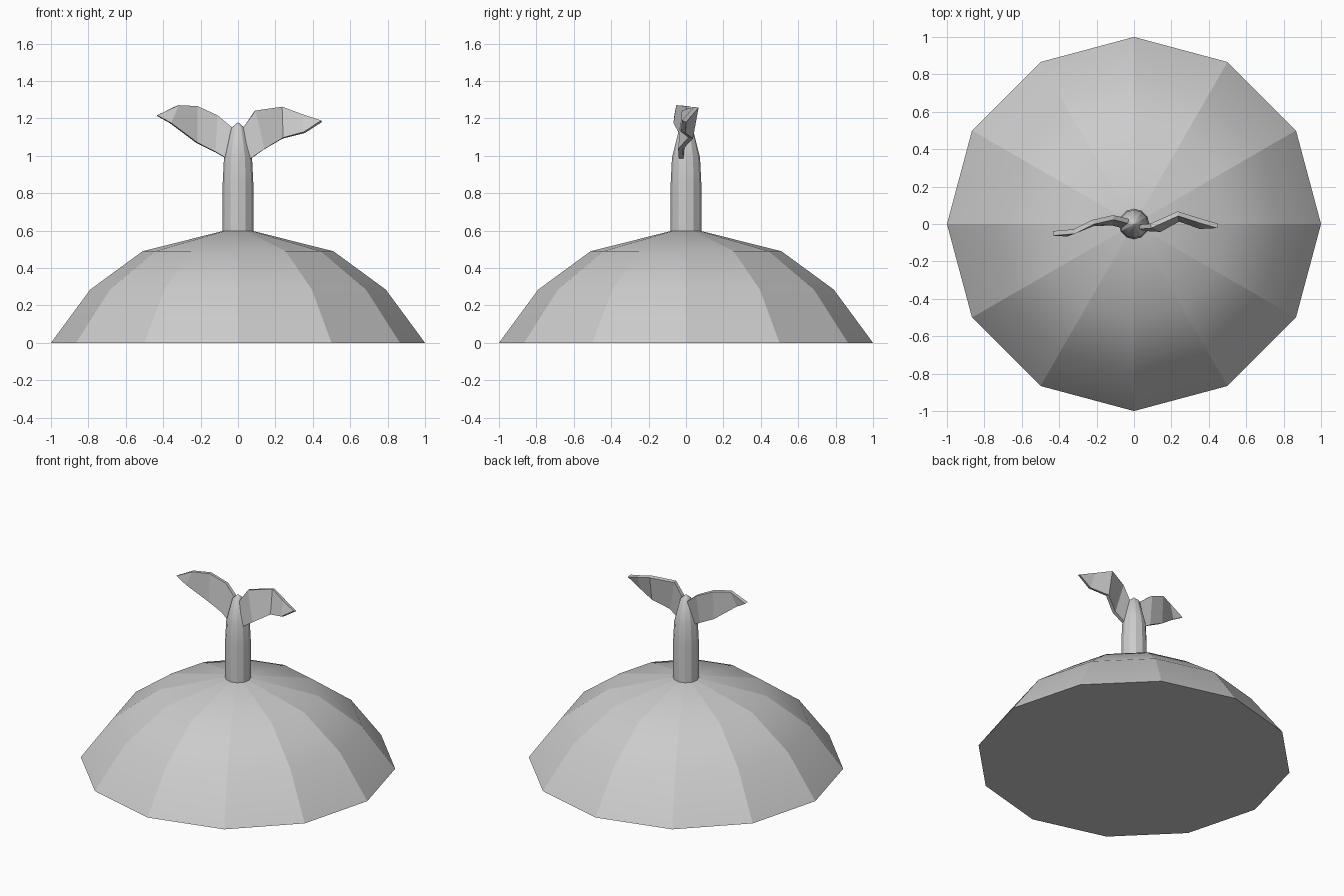
import bpy, bmesh, math

if "Cube" in bpy.data.objects:
    bpy.data.objects.remove(bpy.data.objects["Cube"])


def make_object(name, bm):
    bmesh.ops.recalc_face_normals(bm, faces=bm.faces)
    mesh = bpy.data.meshes.new(name)
    bm.to_mesh(mesh)
    bm.free()
    obj = bpy.data.objects.new(name, mesh)
    bpy.context.collection.objects.link(obj)
    return obj


def lathe(name, profile, apex, sides=12):
    """Closed solid of revolution: rings of (radius, z), flat base, pointed top."""
    bm = bmesh.new()
    rings = [[bm.verts.new((r * math.cos(math.tau * i / sides),
                            r * math.sin(math.tau * i / sides), z))
              for i in range(sides)] for r, z in profile]
    tip = bm.verts.new((0, 0, apex))
    base = bm.faces.new(rings[0][::-1])
    for i in range(sides):
        j = (i + 1) % sides
        for a, b in zip(rings, rings[1:]):
            bm.faces.new((a[i], a[j], b[j], b[i])).smooth = True
        bm.faces.new((rings[-1][i], rings[-1][j], tip)).smooth = True
    # keep the vertical ribs and the base rim crisp, smooth along the profile
    for e in bm.edges:
        if abs(e.verts[0].co.z - e.verts[1].co.z) > 1e-4:
            e.smooth = False
    for e in base.edges:
        e.smooth = False
    return make_object(name, bm)


def leaf(name, lower, upper, tip):
    """Folded strip between a lower and an upper edge, ending in a tip."""
    bm = bmesh.new()
    lo = [bm.verts.new(p) for p in lower]
    up = [bm.verts.new(p) for p in upper]
    end = bm.verts.new(tip)
    for i in range(len(lo) - 1):
        bm.faces.new((lo[i], lo[i + 1], up[i + 1], up[i]))
    bm.faces.new((lo[-1], end, up[-1]))
    obj = make_object(name, bm)
    mod = obj.modifiers.new("thickness", 'SOLIDIFY')
    mod.thickness = 0.025
    mod.offset = 0
    return obj


# Mound
lathe("mound", [(1.0, 0), (0.79, 0.285), (0.51, 0.49), (0.08, 0.598)], 0.60)

# Stem
lathe("stem", [(0.082, 0.59), (0.082, 0.85), (0.075, 0.99), (0.035, 1.15)], 1.18)

# Leaves
leaf("right_leaf",
     [(0.06, -0.025, 0.98), (0.14, -0.03, 1.035), (0.24, 0.025, 1.095), (0.355, -0.015, 1.125)],
     [(0.03, -0.015, 1.15), (0.09, -0.01, 1.24), (0.235, 0.055, 1.26), (0.345, 0.02, 1.22)],
     (0.447, -0.01, 1.185))
leaf("left_leaf",
     [(-0.06, -0.01, 0.985), (-0.12, 0.005, 1.02), (-0.22, 0.0, 1.07), (-0.36, -0.055, 1.175)],
     [(-0.03, 0.015, 1.15), (-0.11, 0.035, 1.215), (-0.22, 0.01, 1.265), (-0.32, -0.04, 1.27)],
     (-0.433, -0.05, 1.215))
